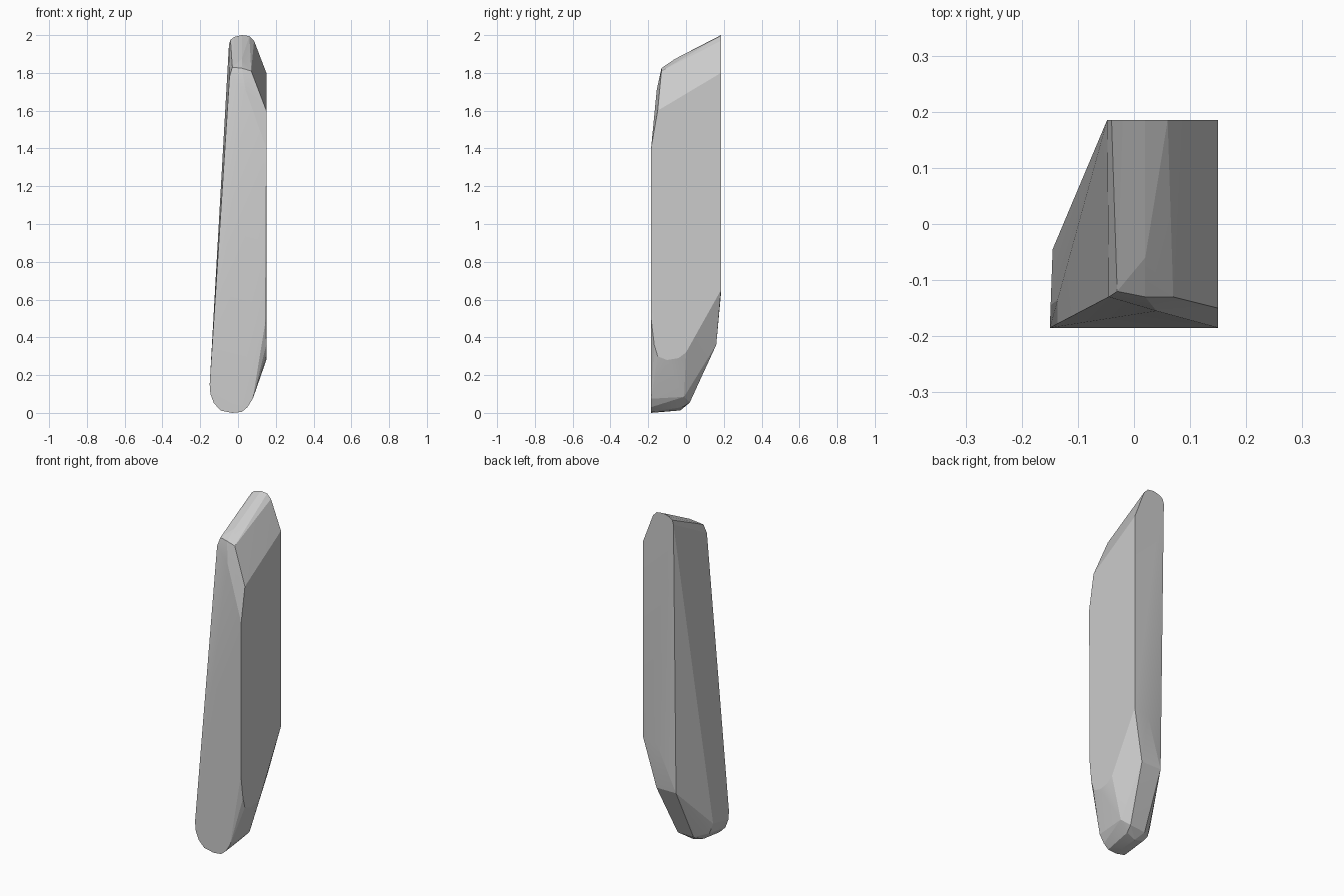
import bpy
import bmesh

if "Cube" in bpy.data.objects:
    bpy.data.objects.remove(bpy.data.objects["Cube"])

# Flat outline of the front, drawn at y = -0.185 (x, z)
front = [(-.15, .15), (-.146, .10), (-.127, .05), (-.09, .017), (-.03, .005),
         (.02, .01), (.05, .03), (.078, .075), (.148, .5), (.15, 1.4)]
# Flat outline of the back, drawn at y = 0.185 (x, z)
back = [(-.048, 1.95), (-.04, 1.975), (-.02, 1.99), (.02, 2.0), (.06, 1.995),
        (.085, 1.97), (.15, 1.8), (.15, .65), (.06, .63)]
# Flat outline of the right side, drawn at x = 0.15 (y, z)
side = [(-.15, 1.6), (0, .32), (-.04, .29), (-.1, .28), (-.15, .3), (-.168, .36)]
# Rounded transitions: top nose, sloped top, rear heel, underside (x, y, z)
rounding = [(-.045, -.13, 1.78), (-.03, -.12, 1.83), (.02, -.13, 1.825),
            (.07, -.13, 1.81), (.04, -.155, 1.71), (.02, -.06, 1.873),
            (-.047, .16, .36), (.08, .16, .36),
            (-.145, -.045, .13), (-.125, -.04, .07), (-.09, -.035, .03),
            (-.03, -.03, .018), (.03, -.02, .03), (.082, -.01, .085),
            (-.06, .015, .05), (.04, .02, .055)]

points = ([(x, -.185, z) for x, z in front] + [(x, .185, z) for x, z in back]
          + [(.15, y, z) for y, z in side] + rounding)

# Wrap the outlines into one closed faceted blade
bm = bmesh.new()
for p in points:
    bm.verts.new((p[0], p[1], p[2] - .005 if p[2] < .02 else p[2]))
result = bmesh.ops.convex_hull(bm, input=bm.verts)
loose = {g for g in result["geom_interior"] + result["geom_unused"]
         if isinstance(g, bmesh.types.BMVert)}
bmesh.ops.delete(bm, geom=list(loose), context='VERTS')
bmesh.ops.recalc_face_normals(bm, faces=bm.faces)
mesh = bpy.data.meshes.new("stone_blade")
bm.to_mesh(mesh)
bm.free()

blade = bpy.data.objects.new("stone_blade", mesh)
bpy.context.collection.objects.link(blade)

# Plain grey finish
grey = bpy.data.materials.new("grey")
grey.diffuse_color = (.6, .6, .6, 1)
grey.use_nodes = True
grey.node_tree.nodes["Principled BSDF"].inputs["Base Color"].default_value = grey.diffuse_color
mesh.materials.append(grey)

# Soften shallow facets, keep the sharp edges
bpy.context.view_layer.objects.active = blade
blade.select_set(True)
bpy.ops.object.shade_smooth_by_angle(angle=.2)
